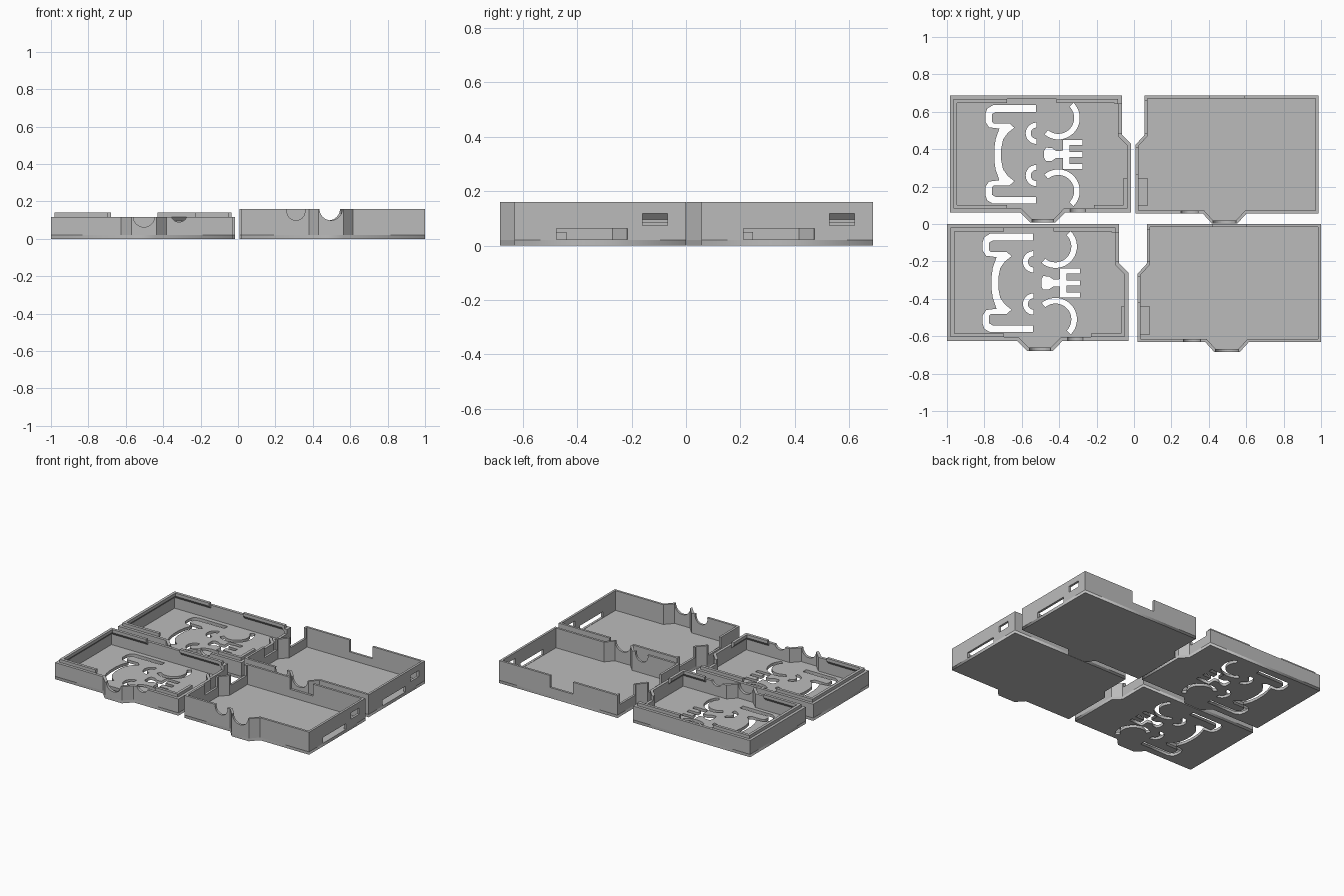
import bpy, bmesh, math
from mathutils import Vector

if "Cube" in bpy.data.objects:
    bpy.data.objects.remove(bpy.data.objects["Cube"])

grey = bpy.data.materials.new("plain grey")
grey.diffuse_color = (0.5, 0.5, 0.5, 1)
grey.use_nodes = True
grey.node_tree.nodes["Principled BSDF"].inputs["Base Color"].default_value = grey.diffuse_color


def add(name, mesh):
    mesh.materials.clear()
    mesh.materials.append(grey)
    ob = bpy.data.objects.new(name, mesh)
    bpy.context.collection.objects.link(ob)
    return ob


def from_bm(name, bm):
    bmesh.ops.recalc_face_normals(bm, faces=bm.faces)
    me = bpy.data.meshes.new(name)
    bm.to_mesh(me)
    bm.free()
    return add(name, me)


def offset(pts, d, closed):
    """Shift a path to its right side with mitred corners."""
    p = [Vector(q) for q in pts]
    n, out = len(p), []
    norm = lambda a, b: Vector(((b - a).y, -(b - a).x)).normalized()
    for i in range(n):
        a = norm(p[i - 1], p[i]) if closed or i > 0 else None
        b = norm(p[i], p[(i + 1) % n]) if closed or i < n - 1 else None
        a, b = a or b, b or a
        out.append(p[i] + (a + b) * d / (1 + a.dot(b)))
    return out


def sweep(name, path, section, closed):
    """Sweep a section of (offset, height) points along a path."""
    bm = bmesh.new()
    rails = [[bm.verts.new((q.x, q.y, z)) for q in offset(path, d, closed)]
             for d, z in section]
    n, m = len(path), len(section)
    for i in range(n if closed else n - 1):
        for k in range(m):
            r, s, j = rails[k], rails[(k + 1) % m], (i + 1) % n
            bm.faces.new((r[i], r[j], s[j], s[i]))
    if not closed:
        bm.faces.new([r[0] for r in rails])
        bm.faces.new([r[-1] for r in rails])
    return from_bm(name, bm)


def floor(name, outline, holes, thick):
    """Flat plate with cut-out holes."""
    cu = bpy.data.curves.new(name, 'CURVE')
    cu.dimensions, cu.fill_mode, cu.extrude = '2D', 'BOTH', thick / 2
    for pts in [outline] + holes:
        sp = cu.splines.new('POLY')
        sp.points.add(len(pts) - 1)
        for v, q in zip(sp.points, pts):
            v.co = (q[0], q[1], 0, 1)
        sp.use_cyclic_u = True
    tmp = bpy.data.objects.new(name, cu)
    bpy.context.collection.objects.link(tmp)
    bpy.context.view_layer.update()
    me = bpy.data.meshes.new_from_object(
        tmp.evaluated_get(bpy.context.evaluated_depsgraph_get()))
    bpy.data.objects.remove(tmp)
    bm = bmesh.new()
    bm.from_mesh(me)
    bmesh.ops.remove_doubles(bm, verts=bm.verts, dist=1e-5)
    bmesh.ops.translate(bm, verts=bm.verts, vec=(0, 0, thick / 2))
    return from_bm(name, bm)


def box(name, x0, x1, y0, y1, z0, z1):
    bm = bmesh.new()
    bmesh.ops.create_cube(bm, size=1)
    for v in bm.verts:
        v.co = ((x0 + x1) / 2 + v.co.x * (x1 - x0),
                (y0 + y1) / 2 + v.co.y * (y1 - y0),
                (z0 + z1) / 2 + v.co.z * (z1 - z0))
    return from_bm(name, bm)


def rod(x, z, r):
    """Cutter along y through the front wall."""
    bm = bmesh.new()
    bmesh.ops.create_cone(bm, cap_ends=True, segments=40, radius1=r, radius2=r, depth=0.2)
    for v in bm.verts:
        v.co = (x + v.co.x, -0.65 + v.co.z, z + v.co.y)
    return from_bm("cutter", bm)


def cut(ob, cutters):
    for c in cutters:
        mod = ob.modifiers.new("cut", 'BOOLEAN')
        mod.object, mod.operation, mod.solver = c, 'DIFFERENCE', 'EXACT'
    bpy.context.view_layer.update()
    me = bpy.data.meshes.new_from_object(
        ob.evaluated_get(bpy.context.evaluated_depsgraph_get()))
    ob.modifiers.clear()
    me.materials.clear()
    me.materials.append(grey)
    ob.data = me
    for c in cutters:
        bpy.data.objects.remove(c)


def repeat(parts, dx, dy):
    for p in parts:
        q = p.copy()
        q.name = "rear_" + p.name
        q.location = (dx, dy, 0)
        bpy.context.collection.objects.link(q)


FLOOR, MID = 0.02, -0.315


def both(half):
    """Close a half outline (distances above the middle line) by mirroring."""
    return [(x, MID + d) for x, d in half] + [(x, MID - d) for x, d in reversed(half)]


def band(x, d, r0, r1, a0, a1, sign, n=20):
    """Arc-shaped slot, above or below the middle line."""
    ang = [math.radians(a0 + (a1 - a0) * i / n) for i in range(n + 1)]
    pts = [(r0, a) for a in ang] + [(r1, a) for a in reversed(ang)]
    return [(x + r * math.cos(a), MID + sign * (d + r * math.sin(a))) for r, a in pts]


# Face cut-outs in the lid: head with ears, nose with whiskers, eyes, cheeks
head = both([(-.725, .03), (-.715, .08), (-.69, .115), (-.655, .143), (-.68, .165),
             (-.765, .165), (-.775, .175), (-.775, .215), (-.755, .227), (-.54, .227),
             (-.54, .263), (-.77, .263), (-.80, .245), (-.81, .215), (-.81, .175),
             (-.79, .145), (-.735, .138), (-.755, .08), (-.762, .03)])
nose = both([(-.495, .02), (-.485, .036), (-.455, .035), (-.43, .018), (-.395, .02),
             (-.395, .077), (-.29, .077), (-.29, .05), (-.36, .05), (-.36, .014),
             (-.29, .014)])
holes = [head, nose]
for s in (1, -1):
    holes.append(band(-.537, .113, .03, .057, 90, 270, s))
    holes.append(band(-.42, .195, .085, .115, 45, -130, s))

# Lid: floor, wall and locking lips
lid_line = [(-1, -.625), (-1, 0), (-.08, 0), (-.08, -.21), (-.03, -.26), (-.03, -.625),
            (-.382, -.625), (-.436, -.68), (-.57, -.68), (-.625, -.625)]
lid = [floor("lid_floor", lid_line, holes, FLOOR),
       sweep("lid_wall", lid_line, [(0, FLOOR), (0, .118), (.02, .118), (.02, FLOOR)], True)]
cut(lid[1], [rod(-.503, .12, .057), rod(-.315, .135, .045),
             box("cutter", -.13, -.05, -.2, -.045, .086, .2)])
lip = [(0, .096), (0, .14), (.02, .14), (.02, .118)]
lid += [sweep("lid_lip_left", [(-.695, -.605), (-.98, -.605), (-.98, -.02), (-.695, -.02)],
              lip, False),
        sweep("lid_lip_back", [(-.43, -.02), (-.10, -.02), (-.10, -.045)], lip, False),
        sweep("lid_lip_front", [(-.05, -.44), (-.05, -.605), (-.23, -.605)], lip, False)]
repeat(lid, .015, .687)

# Tray: floor, wall with port openings, corner block
tray_line = [(.07, 0), (1, 0), (1, -.63), (.615, -.63), (.565, -.685), (.43, -.685),
             (.38, -.63), (.02, -.63), (.02, -.265), (.07, -.21)]
tray = [floor("tray_floor", tray_line, [], FLOOR),
        sweep("tray_wall", tray_line, [(0, FLOOR), (0, .16), (.016, .16), (.016, FLOOR)], True),
        box("tray_block", .034, .085, -.59, -.44, FLOOR, .05)]
cut(tray[1], [rod(.497, .16, .061), rod(.31, .147, .048),
              box("cutter", .42, .60, -.05, .05, .075, .3),
              box("cutter", .95, 1.05, -.476, -.215, .022, .063),
              box("cutter", .95, 1.05, -.16, -.068, .074, .118),
              box("cutter", .03, .12, -.2, -.03, .086, .3),
              box("cutter", -.02, .06, -.42, -.28, .086, .3)])
repeat(tray, -.013, .687)
